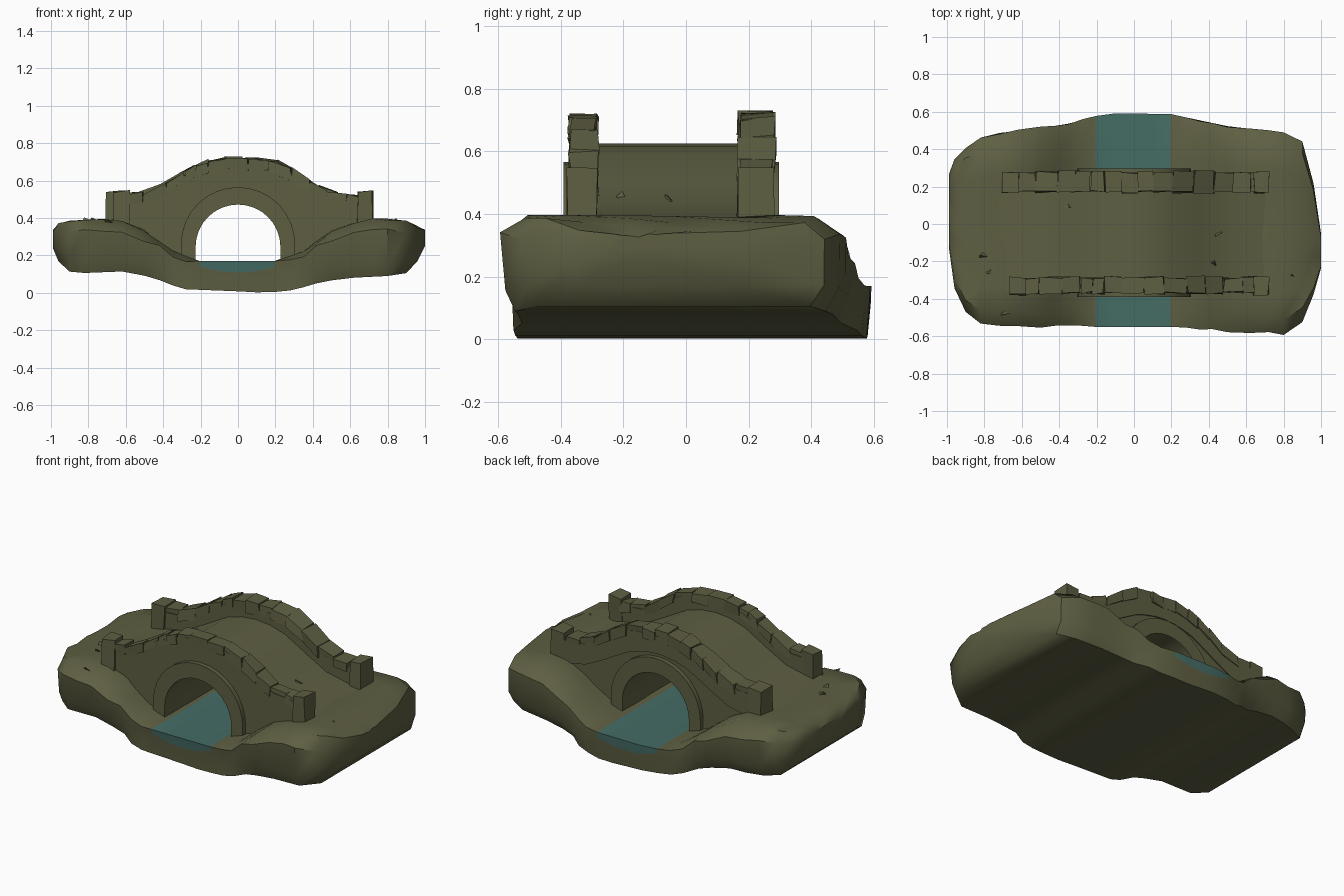
import bpy, bmesh, math, random

if "Cube" in bpy.data.objects:
    bpy.data.objects.remove(bpy.data.objects["Cube"])
random.seed(4)


def material(name, rgb):
    m = bpy.data.materials.new(name)
    m.diffuse_color = (*rgb, 1)
    m.use_nodes = True
    m.node_tree.nodes["Principled BSDF"].inputs["Base Color"].default_value = m.diffuse_color
    return m


EARTH = material("olive earth and stone", (0.112, 0.114, 0.055))
WATER = material("teal water", (0.060, 0.150, 0.130))


def interp(table, x):
    if x <= table[0][0]:
        return table[0][1]
    for (x0, a), (x1, b) in zip(table, table[1:]):
        if x <= x1:
            return a + (b - a) * (x - x0) / (x1 - x0)
    return table[-1][1]


def jit(a):
    return random.uniform(-a, a)


def finish(bm, name, angle=35):
    bmesh.ops.recalc_face_normals(bm, faces=bm.faces)
    me = bpy.data.meshes.new(name)
    bm.to_mesh(me)
    bm.free()
    ob = bpy.data.objects.new(name, me)
    bpy.context.collection.objects.link(ob)
    me.materials.append(EARTH)
    me.materials.append(WATER)
    bpy.ops.object.select_all(action='DESELECT')
    ob.select_set(True)
    bpy.context.view_layer.objects.active = ob
    bpy.ops.object.shade_smooth_by_angle(angle=math.radians(angle))
    return ob


def prism(bm, pts, y0, y1, rough=0.0):
    """Extrude an (x, z) outline along y."""
    rings = [[bm.verts.new((x + jit(rough), y + jit(rough), z + jit(rough)))
              for x, z in pts] for y in (y0, y1)]
    n = len(pts)
    bm.faces.new(rings[0])
    bm.faces.new(rings[1][::-1])
    for i in range(n):
        j = (i + 1) % n
        bm.faces.new((rings[0][i], rings[0][j], rings[1][j], rings[1][i]))


# Ground slab: cross-sections along x with a river valley in the middle
FRONT = [(-.99, -.12), (-.96, -.34), (-.9, -.47), (-.82, -.53), (-.5, -.55), (.2, -.55),
         (.5, -.575), (.8, -.59), (.9, -.52), (.96, -.38), (1, -.24)]
BACK = [(-.99, .26), (-.96, .34), (-.88, .43), (-.75, .485), (-.4, .525), (-.15, .592),
        (.2, .588), (.5, .525), (.84, .485), (.93, .42), (1, -.05)]
TOP = [(-.99, .33), (-.95, .38), (-.8, .39), (-.6, .385), (-.5, .33), (-.35, .22), (-.22, .17),
       (.22, .17), (.35, .22), (.5, .325), (.62, .375), (.75, .395), (.9, .38), (1, .33)]
BOTTOM = [(-.99, .24), (-.94, .12), (-.85, .105), (-.6, .115), (-.45, .08), (-.3, .02), (0, .008),
          (.15, 0), (.3, .015), (.45, .06), (.6, .08), (.8, .09), (.93, .11), (1, .25)]
XS = [-.99, -.96, -.9, -.82, -.72, -.62, -.5, -.42, -.35, -.28, -.205, -.1, 0, .1,
      .195, .28, .35, .42, .5, .62, .72, .8, .9, .96, 1]
ROWS = [0, .07, .2, .35, .5, .65, .8, .93, 1]
bm = bmesh.new()
sections = []
for x in XS:
    f, b = interp(FRONT, x), interp(BACK, x)
    t, lo = interp(TOP, x), interp(BOTTOM, x)
    river = abs(x) < .25
    r = 0 if river else .008
    rim = .055 if .45 < abs(x) < .97 else .02
    pts = []
    for k in ROWS:
        drop = rim if k in (0, 1) and not river else 0
        pts.append((x, f + (b - f) * k + jit(r), t - drop + jit(r)))
    mid = .108 + .8 * x * x if river else min(lo + .07, t - .05)
    inset = .012 if abs(x) < .4 else .045
    pts.append((x, b - .002, mid + jit(r)))
    pts.append((x, b - inset, lo))
    pts.append((x, f + inset, lo))
    pts.append((x, f + (.006 if river else .014), mid + jit(r)))
    sections.append([bm.verts.new(p) for p in pts])
n = len(sections[0])
for c, (s0, s1) in enumerate(zip(sections, sections[1:])):
    wet = abs((XS[c] + XS[c + 1]) / 2) < .2
    for i in range(n):
        j = (i + 1) % n
        face = bm.faces.new((s0[i], s0[j], s1[j], s1[i]))
        if wet and i not in (9, 10, 11):
            face.material_index = 1
bm.faces.new(sections[0])
bm.faces.new(sections[-1])
finish(bm, "ground_with_river", 40)

# Bridge body: humped deck over a round tunnel
DECK = [(-.76, .375), (-.6, .405), (-.48, .43), (-.35, .5), (-.2, .585), (-.1, .615), (0, .625),
        (.1, .615), (.2, .585), (.35, .5), (.48, .43), (.6, .405), (.76, .375)]


def arch(r, foot, top, steps=16):
    spring = top - r
    return ([(-r, foot)] + [(-r * math.cos(math.pi * i / steps),
            spring + r * math.sin(math.pi * i / steps)) for i in range(steps + 1)] + [(r, foot)])


TUNNEL = arch(.227, .13, .472)
bm = bmesh.new()
prism(bm, DECK + [(.5, .2)] + TUNNEL[::-1] + [(-.5, .2)], -.362, .268)
finish(bm, "bridge_body")

# Parapets, coping stones, end pillars and arch rings on both sides
CREST = [(-.68, .515), (-.5, .525), (-.4, .57), (-.3, .635), (-.2, .68), (-.1, .71), (0, .705),
         (.1, .705), (.2, .695), (.3, .645), (.4, .575), (.5, .525), (.7, .51)]
for side, y0, y1, out, start, lift in (("front", -.368, -.288, -1, -.64, 0),
                                       ("back", .175, .275, 1, -.68, .008)):
    bm = bmesh.new()
    xs = [start + (.7 - start) * i / 20 for i in range(21)]
    prism(bm, [(x, interp(CREST, x) - .015) for x in xs]
          + [(x, interp(DECK, x) - .04) for x in xs[::-1]], y0, y1)
    finish(bm, side + "_parapet")

    bm = bmesh.new()
    x = start + .06
    while x < .6:
        e = min(x + random.uniform(.06, .13), .65)
        up = random.uniform(.002, .014) + lift
        a, b = interp(CREST, x), interp(CREST, e)
        prism(bm, [(x, a - .05), (x, a + up), (e, b + up), (e, b - .05)],
              y0 - .002 + jit(.006), y1 + .002 + jit(.006), .007)
        x = e
    finish(bm, side + "_coping_stones", 20)

    bm = bmesh.new()
    for a, b in ((start - .025, start + .06), (.64, .72)):
        prism(bm, [(a, .36), (a, .54), (b, .545), (b, .36)], y0 - .01, y1 + .003, .006)
    finish(bm, side + "_end_pillars", 20)

    bm = bmesh.new()
    face_y = -.362 if out < 0 else .268
    prism(bm, arch(.305, .13, .565) + TUNNEL[::-1], face_y - .03 * out, face_y + .028 * out)
    finish(bm, side + "_arch_ring")

# Small chips scattered on the ground and deck
bm = bmesh.new()
for x, y, z in ((-.8, -.17, .39), (-.76, -.25, .39), (.44, -.05, .45), (.42, -.21, .46),
                (.84, -.28, .385), (-.68, -.46, .38), (-.35, .1, .5)):
    a, s = random.uniform(0, 6.28), .035
    base = [bm.verts.new((x + s * math.cos(a + k), y + s * math.sin(a + k) * .6, z - .01))
            for k in (0, 2.1, 4.2)]
    tip = bm.verts.new((x + jit(.03), y + jit(.03), z + .014))
    for i in range(3):
        bm.faces.new((base[i], base[(i + 1) % 3], tip))
    bm.faces.new(base)
finish(bm, "ground_chips", 20)
